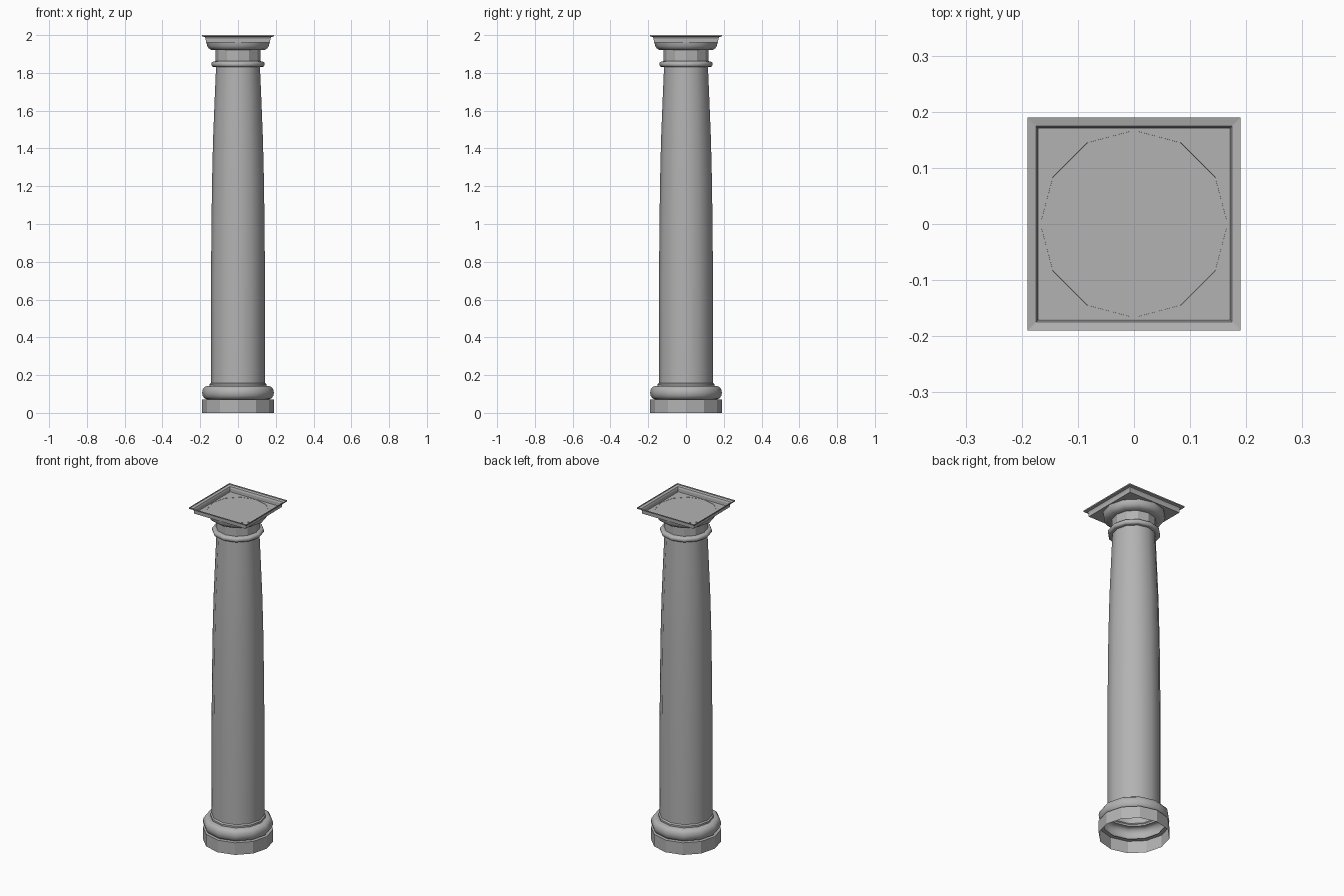
import bpy, bmesh, math

cube = bpy.data.objects.get("Cube")
if cube:
    bpy.data.objects.remove(cube, do_unlink=True)

stone = bpy.data.materials.new("grey_stone")
stone.use_nodes = True
GREY = (0.45, 0.45, 0.45, 1)
stone.diffuse_color = GREY
stone.node_tree.nodes["Principled BSDF"].inputs["Base Color"].default_value = GREY


def lathe(name, profile, sides=12, turn=0.0, scale=1.0, cap=False, smooth=True):
    """Sweep (radius, height) points, listed upward, around the z axis."""
    bm = bmesh.new()
    rings = []
    for r, z in profile:
        ring = []
        for j in range(sides):
            a = turn + 2 * math.pi * j / sides
            ring.append(bm.verts.new((r * scale * math.cos(a), r * scale * math.sin(a), z)))
        rings.append(ring)
    for low, high in zip(rings, rings[1:]):
        for j in range(sides):
            k = (j + 1) % sides
            bm.faces.new((low[j], low[k], high[k], high[j]))
    if cap:
        bm.faces.new(rings[0][::-1])
    mesh = bpy.data.meshes.new(name)
    bm.to_mesh(mesh)
    bm.free()
    mesh.materials.append(stone)
    obj = bpy.data.objects.new(name, mesh)
    bpy.context.collection.objects.link(obj)
    if smooth:
        bpy.ops.object.select_all(action="DESELECT")
        obj.select_set(True)
        bpy.context.view_layer.objects.active = obj
        bpy.ops.object.shade_smooth_by_angle(angle=math.radians(40))
    return obj


def bulge(r, z, out, half, steps=6):
    """Half-round moulding profile, from bottom to top."""
    angles = [math.pi * (i / steps - 0.5) for i in range(steps + 1)]
    return [(r + out * math.cos(a), z + half * math.sin(a)) for a in angles]


# Base: open faceted plinth, round moulding and small fillet
lathe("plinth", [(0.19, 0), (0.19, 0.072), (0.165, 0.072)], smooth=False)
lathe("base_moulding", bulge(0.165, 0.107, 0.025, 0.035) + [(0.15, 0.142)])
lathe("base_fillet", [(0.15, 0.142), (0.15, 0.152), (0.143, 0.158)])

# Tapering shaft
lathe("shaft", [(0.143, 0.155), (0.143, 0.72), (0.141, 0.92), (0.138, 1.2),
                (0.132, 1.45), (0.124, 1.65), (0.116, 1.835)])

# Neck ring and plain neck
lathe("neck_ring", [(0.116, 1.832)] + bulge(0.13, 1.846, 0.011, 0.014) + [(0.119, 1.862)])
lathe("neck", [(0.119, 1.858), (0.119, 1.921)], smooth=False)

# Rounded cushion beneath the square slab
lathe("capital_cushion", [(0.119, 1.92), (0.143, 1.922), (0.155, 1.93),
                          (0.164, 1.943), (0.167, 1.963)])

# Square slab with a projecting rim and a sunken top
lathe("capital_slab", [(0.17, 1.962), (0.171, 1.98), (0.175, 1.99), (0.19, 1.993), (0.19, 2.0)],
      sides=4, turn=math.pi / 4, scale=math.sqrt(2), cap=True, smooth=False)
